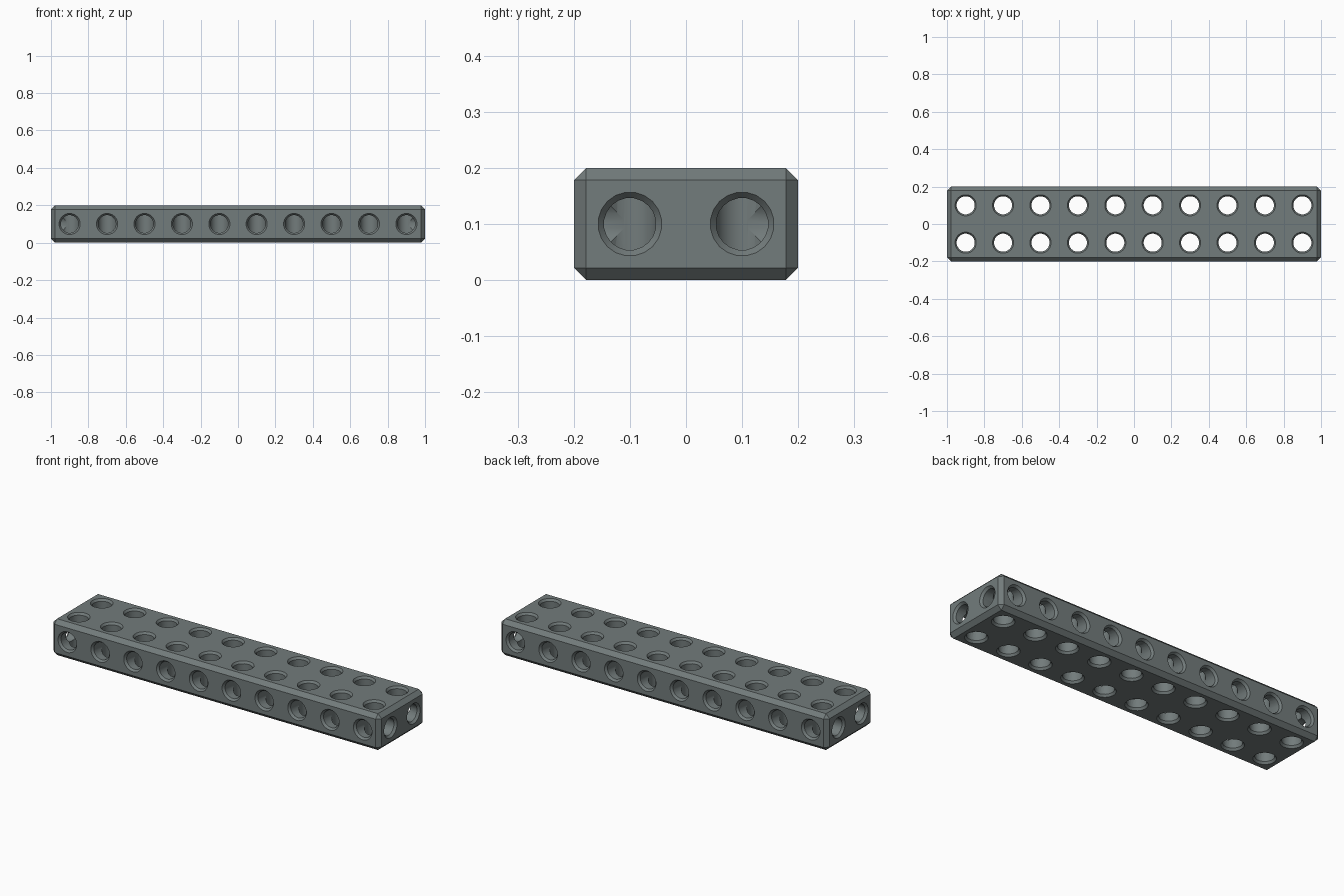
import bpy, bmesh, math
from mathutils import Vector, Matrix

if "Cube" in bpy.data.objects:
    bpy.data.objects.remove(bpy.data.objects["Cube"])

L, W, H = 2.0, 0.4, 0.2        # beam size
BEVEL = 0.022                  # edge chamfer
R_RIM, RIM_DEPTH = 0.057, 0.012
SIDES = 20

grey = bpy.data.materials.new("slate grey")
grey.diffuse_color = (0.17, 0.2, 0.2, 1)
grey.use_nodes = True
grey.node_tree.nodes["Principled BSDF"].inputs["Base Color"].default_value = grey.diffuse_color


def make_object(name, bm):
    bmesh.ops.recalc_face_normals(bm, faces=bm.faces)
    mesh = bpy.data.meshes.new(name)
    bm.to_mesh(mesh)
    bm.free()
    obj = bpy.data.objects.new(name, mesh)
    bpy.context.collection.objects.link(obj)
    mesh.materials.append(grey)
    return obj


def add_drill(bm, mouth, direction, profile):
    """Solid of revolution along direction; profile is (depth, radius) pairs."""
    turn = Vector(direction).to_track_quat('Z', 'Y').to_matrix().to_4x4()
    place = Matrix.Translation(mouth) @ turn
    rings = []
    for depth, r in profile:
        rings.append([bm.verts.new(place @ Vector((
            r * math.cos(2 * math.pi * (i + .5) / SIDES),
            r * math.sin(2 * math.pi * (i + .5) / SIDES), depth)))
            for i in range(SIDES)])
    for a, b in zip(rings, rings[1:]):
        for i in range(SIDES):
            j = (i + 1) % SIDES
            bm.faces.new((a[i], a[j], b[j], b[i]))
    bm.faces.new(rings[0][::-1])
    bm.faces.new(rings[-1])


def blind(r):
    # flared mouth, then a bore ending at the vertical hole's axis
    out = (R_RIM - r) / RIM_DEPTH * 0.01
    return [(-0.01, R_RIM + out), (RIM_DEPTH, r), (0.1, r)]


# Beam body with chamfered edges
bm = bmesh.new()
bmesh.ops.create_cube(bm, size=1, matrix=Matrix.Translation((0, 0, H / 2))
                      @ Matrix.Diagonal((L, W, H, 1)))
bmesh.ops.bevel(bm, geom=bm.edges[:], offset=BEVEL, segments=1, affect='EDGES')
beam = make_object("beam", bm)

columns = [-0.9 + 0.2 * i for i in range(10)]
rows = (-0.1, 0.1)

# Vertical through holes, flared at both mouths
R = 0.0485
flare = R_RIM + (R_RIM - R) / RIM_DEPTH * 0.01
vertical = bmesh.new()
for x in columns:
    for y in rows:
        add_drill(vertical, (x, y, 0), (0, 0, 1),
                  [(-0.01, flare), (RIM_DEPTH, R), (H - RIM_DEPTH, R), (H + 0.01, flare)])

# Holes in the long sides
long_side = bmesh.new()
for x in columns:
    for s in (-1, 1):
        add_drill(long_side, (x, s * W / 2, H / 2), (0, -s, 0), blind(0.0475))

# Holes in the ends
ends = bmesh.new()
for y in rows:
    for s in (-1, 1):
        add_drill(ends, (s * L / 2, y, H / 2), (-s, 0, 0), blind(0.0465))

cutters = [make_object("vertical_drills", vertical),
           make_object("side_drills", long_side),
           make_object("end_drills", ends)]
for cutter in cutters:
    cutter.hide_render = True
    mod = beam.modifiers.new(cutter.name, 'BOOLEAN')
    mod.operation, mod.solver, mod.object = 'DIFFERENCE', 'EXACT', cutter

# Bake the cuts and remove the drills
bpy.context.view_layer.update()
result = bpy.data.meshes.new_from_object(
    beam.evaluated_get(bpy.context.evaluated_depsgraph_get()))
beam.modifiers.clear()
beam.data = result
for cutter in cutters:
    bpy.data.objects.remove(cutter)

# Smooth bores, crisp edges
bpy.context.view_layer.objects.active = beam
beam.select_set(True)
bpy.ops.object.shade_smooth_by_angle(angle=math.radians(25))
